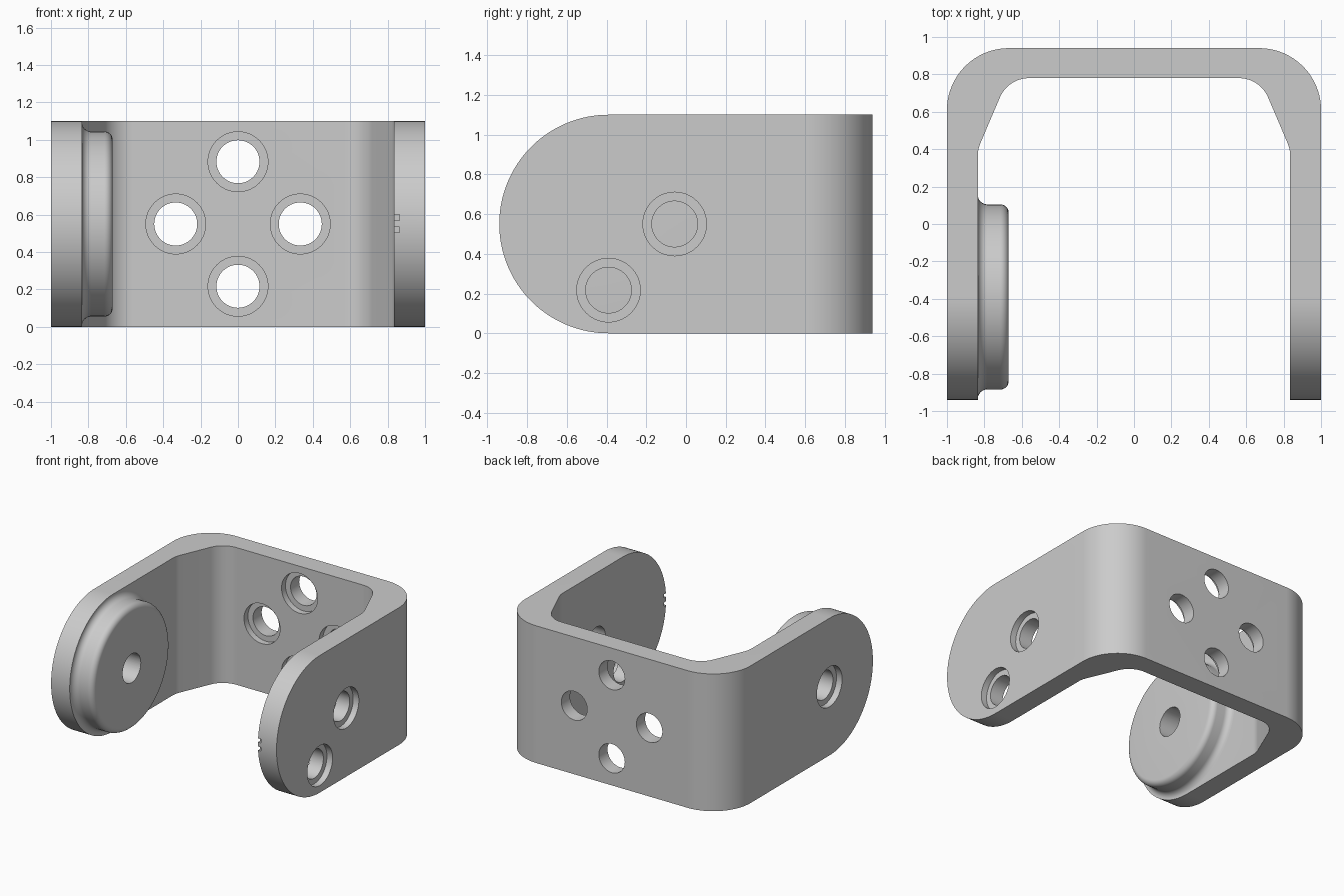
import bpy, bmesh
from math import pi, cos, sin, tan, radians
from mathutils import Vector, Matrix

cube = bpy.data.objects.get("Cube")
if cube:
    bpy.data.objects.remove(cube, do_unlink=True)

metal = bpy.data.materials.new("satin grey metal")
metal.use_nodes = True
GREY = (0.6, 0.6, 0.6, 1)
metal.diffuse_color = GREY
metal.node_tree.nodes["Principled BSDF"].inputs["Base Color"].default_value = GREY

HALF_DEPTH, HEIGHT, WALL = 0.94, 1.1, 0.165
INNER = 1 - WALL              # inner face of each ear
EAR_Y, MID_Z = -0.39, 0.55    # centre of the rounded ears
BORE, SINK, SINK_DEPTH = 0.115, 0.16, 0.05


def make_object(name, bm):
    bmesh.ops.recalc_face_normals(bm, faces=bm.faces)
    mesh = bpy.data.meshes.new(name)
    bm.to_mesh(mesh)
    bm.free()
    mesh.materials.append(metal)
    ob = bpy.data.objects.new(name, mesh)
    bpy.context.scene.collection.objects.link(ob)
    return ob


def fillet(corner, before, after, radius, steps):
    """Points of a round corner between two straight edges."""
    c, a, b = Vector(corner), Vector(before), Vector(after)
    u, v = (a - c).normalized(), (b - c).normalized()
    half = u.angle(v) / 2
    start, end = c + u * radius / tan(half), c + v * radius / tan(half)
    centre = c + (u + v).normalized() * radius / sin(half)
    return [centre + ((start - centre).lerp(end - centre, i / steps)).normalized() * radius
            for i in range(steps + 1)]


def prism(name, points, vector):
    bm = bmesh.new()
    face = bm.faces.new([bm.verts.new(p) for p in points])
    top = bmesh.ops.extrude_face_region(bm, geom=[face])["geom"]
    bmesh.ops.translate(bm, vec=vector,
                        verts=[g for g in top if isinstance(g, bmesh.types.BMVert)])
    return make_object(name, bm)


def lathe(name, profile, origin, direction, segments=64):
    """Spin (distance along axis, radius) points about an axis."""
    bm = bmesh.new()
    verts = [bm.verts.new((r, 0, d)) for d, r in profile]
    edges = [bm.edges.new(pair) for pair in zip(verts, verts[1:])]
    bmesh.ops.spin(bm, geom=verts + edges, axis=(0, 0, 1), cent=(0, 0, 0),
                   angle=2 * pi, steps=segments, use_duplicate=False)
    bmesh.ops.remove_doubles(bm, verts=bm.verts, dist=1e-5)
    turn = Vector(direction).to_track_quat("Z", "Y").to_matrix().to_4x4()
    bm.transform(Matrix.Translation(origin) @ turn)
    return make_object(name, bm)


def combine(ob, tool, operation):
    mod = ob.modifiers.new(operation.lower(), "BOOLEAN")
    mod.operation, mod.object, mod.solver = operation, tool, "EXACT"
    bpy.context.view_layer.objects.active = ob
    bpy.ops.object.modifier_apply(modifier=mod.name)
    bpy.data.objects.remove(tool, do_unlink=True)


# U-shaped plan with rounded outside corners and splayed inside corners
back_in = 0.78
bend, knee = (0.673, back_in), (INNER, 0.4)
half = [(INNER, -HALF_DEPTH), (1, -HALF_DEPTH)]
outer = fillet((1, HALF_DEPTH), (1, 0), (0, HALF_DEPTH), 0.33, 20)
inner = (fillet(bend, (0, back_in), knee, 0.17, 14)
         + fillet(knee, bend, (INNER, -1), 0.17, 6))
right = [Vector(p) for p in half[1:]] + outer
left = [Vector((-p.x, p.y)) for p in reversed(right)]
inside_left = [Vector((-p.x, p.y)) for p in reversed(inner)]
plan = (right + left + [Vector((-INNER, -HALF_DEPTH))] + inside_left
        + inner + [Vector(half[0])])
bracket = prism("bracket", [(p.x, p.y, 0) for p in plan], (0, 0, HEIGHT))

# Round the free ends of both ears
side = [(-1.2, 1.2, -0.1), (-1.2, 1.2, HEIGHT + 0.1), (-1.2, EAR_Y, HEIGHT + 0.1)]
arc = [pi / 2 + pi * i / 64 for i in range(65)]
side += [(-1.2, EAR_Y + MID_Z * cos(a), MID_Z + MID_Z * sin(a)) for a in arc]
side.append((-1.2, EAR_Y, -0.1))
combine(bracket, prism("ear_outline", side, (2.4, 0, 0)), "INTERSECT")

# Round boss inside one ear, with a hollow fillet below and a rounded rim
R, FOOT, RIM, TALL = 0.495, 0.05, 0.045, 0.165
quarter = [radians(90) * i / 8 for i in range(9)]
profile = [(-0.08, 0), (-0.08, R + FOOT)]
profile += [(FOOT - FOOT * cos(a), R + FOOT - FOOT * sin(a)) for a in quarter]
profile += [(TALL - RIM + RIM * sin(a), R - RIM + RIM * cos(a)) for a in quarter]
profile.append((TALL, 0))
combine(bracket, lathe("boss", profile, (-INNER, EAR_Y, MID_Z), (1, 0, 0), 96), "UNION")


# Counterbored holes: the wide end opens at the origin
def counterbore(origin, direction, length):
    steps = [(-0.05, 0), (-0.05, SINK), (SINK_DEPTH, SINK),
             (SINK_DEPTH, BORE), (length, BORE), (length, 0)]
    combine(bracket, lathe("hole_cutter", steps, origin, direction), "DIFFERENCE")


PITCH = 0.333
for across, up in ((PITCH, 0), (-PITCH, 0), (0, PITCH), (0, -PITCH)):
    counterbore((across, back_in, MID_Z + up), (0, 1, 0), 0.3)
    counterbore((1, EAR_Y + across, MID_Z + up), (-1, 0, 0), 0.3)
counterbore((-1, EAR_Y, MID_Z), (1, 0, 0), 0.5)

# Two tiny notches at the tip of the plain ear
for z in (0.52, 0.585):
    bm = bmesh.new()
    bmesh.ops.create_cube(bm, size=1, matrix=Matrix.Translation((INNER, -HALF_DEPTH, z))
                          @ Matrix.Diagonal((0.055, 0.05, 0.03, 1)))
    combine(bracket, make_object("notch_cutter", bm), "DIFFERENCE")

bpy.ops.object.select_all(action="DESELECT")
bracket.select_set(True)
bpy.context.view_layer.objects.active = bracket
bpy.ops.object.shade_smooth_by_angle(angle=radians(20))
